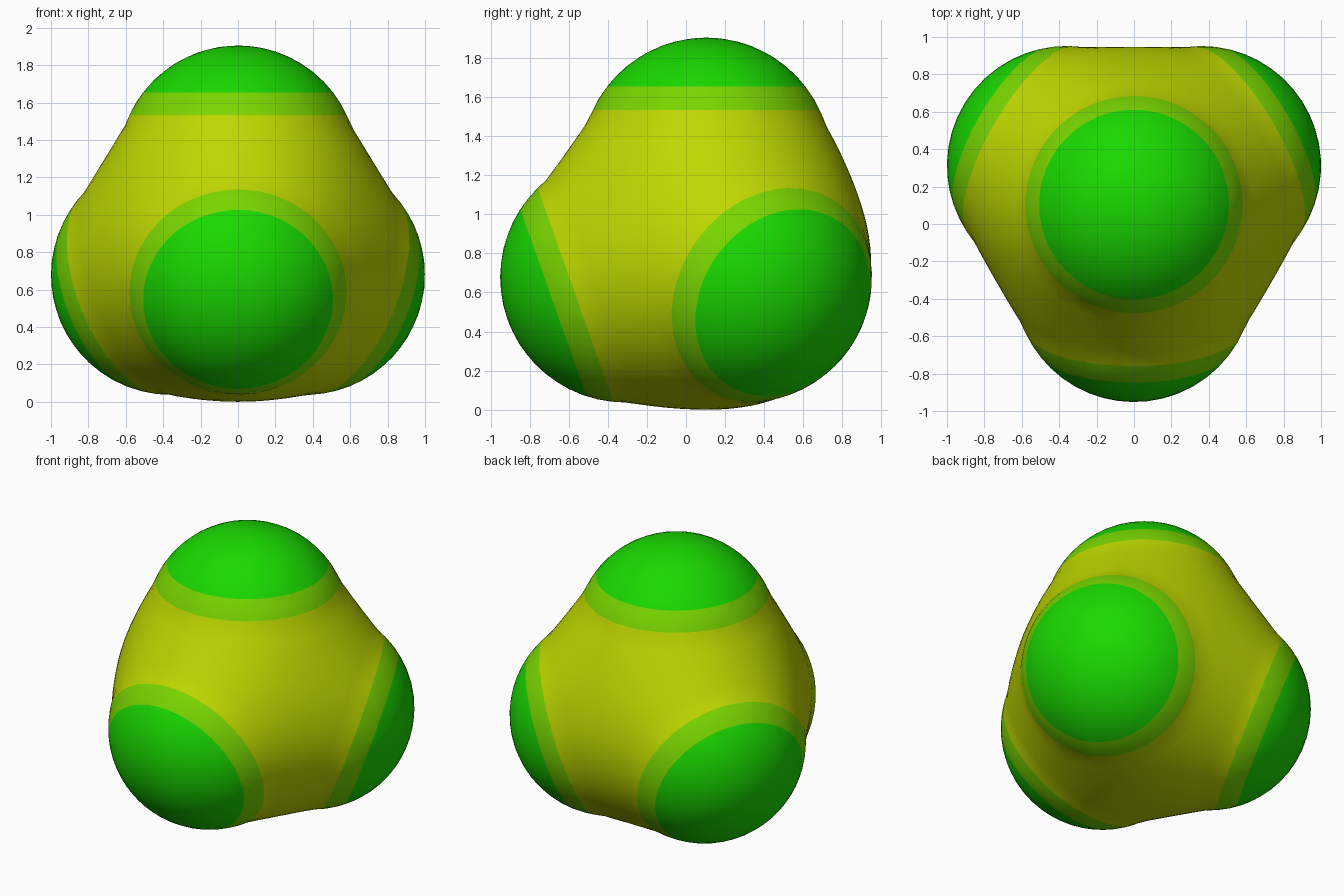
import bpy, bmesh, math
from mathutils import Vector

cube = bpy.data.objects.get("Cube")
if cube:
    bpy.data.objects.remove(cube, do_unlink=True)


def make_material(name, rgb):
    mat = bpy.data.materials.new(name)
    mat.use_nodes = True
    color = (*rgb, 1)
    mat.diffuse_color = color
    mat.node_tree.nodes["Principled BSDF"].inputs["Base Color"].default_value = color
    return mat


# Four lobe directions: one up, three around the base
lobes = [Vector((0, 0, 1))]
for deg in (30, 150, 270):
    a = math.radians(deg)
    lobes.append(Vector((math.cos(a) * math.sqrt(8) / 3,
                         math.sin(a) * math.sqrt(8) / 3, -1 / 3)))

LOBE_OFFSET, LOBE_RADIUS = 0.44, 0.6407   # round ball at the end of each lobe
TIP, EDGE, FACE = 1.06, 0.87, 0.824       # web radius at tips, between two, between three
BAND_TOP, BAND_BOTTOM = 0.83, 0.71        # cap and band heights along each lobe


def radius(d):
    dots = [d.dot(l) for l in lobes]
    # Smooth web that fills the hollows between the lobes
    odd = sum(u ** 3 for u in dots) * 9 / 8
    between = (28 / 27 - sum(u ** 4 for u in dots)) * 27 / 16
    mid = (TIP + FACE) / 2
    web = mid + (TIP - FACE) / 2 * odd + (EDGE - mid) * between
    # Ball of the nearest lobe
    u = max(dots)
    ball = LOBE_OFFSET * u + math.sqrt(LOBE_RADIUS ** 2 - LOBE_OFFSET ** 2 * (1 - u * u))
    return max(web, ball)


# Rounded four-lobed body
bm = bmesh.new()
bmesh.ops.create_icosphere(bm, subdivisions=5, radius=1)
for v in bm.verts:
    d = v.co.normalized()
    v.co = d * radius(d)

# Clean colour borders around each lobe
for l in lobes:
    for h in (BAND_TOP, BAND_BOTTOM):
        bmesh.ops.bisect_plane(bm, geom=bm.verts[:] + bm.edges[:] + bm.faces[:],
                               dist=1e-5, plane_co=l * h, plane_no=l)
for f in bm.faces:
    h = max(f.calc_center_median().dot(l) for l in lobes)
    f.material_index = 2 if h > BAND_TOP else 1 if h > BAND_BOTTOM else 0
    f.smooth = True

# Centre front to back and stand on the ground
ys = [v.co.y for v in bm.verts]
shift = Vector((0, -(min(ys) + max(ys)) / 2, -min(v.co.z for v in bm.verts)))
bmesh.ops.translate(bm, verts=bm.verts, vec=shift)

mesh = bpy.data.meshes.new("lobed_body")
bm.to_mesh(mesh)
bm.free()
mesh.materials.append(make_material("olive yellow", (0.52, 0.68, 0.0)))
mesh.materials.append(make_material("lime green", (0.19, 0.67, 0.0)))
mesh.materials.append(make_material("bright green", (0.01, 0.69, 0.0)))
body = bpy.data.objects.new("lobed_body", mesh)
bpy.context.collection.objects.link(body)
